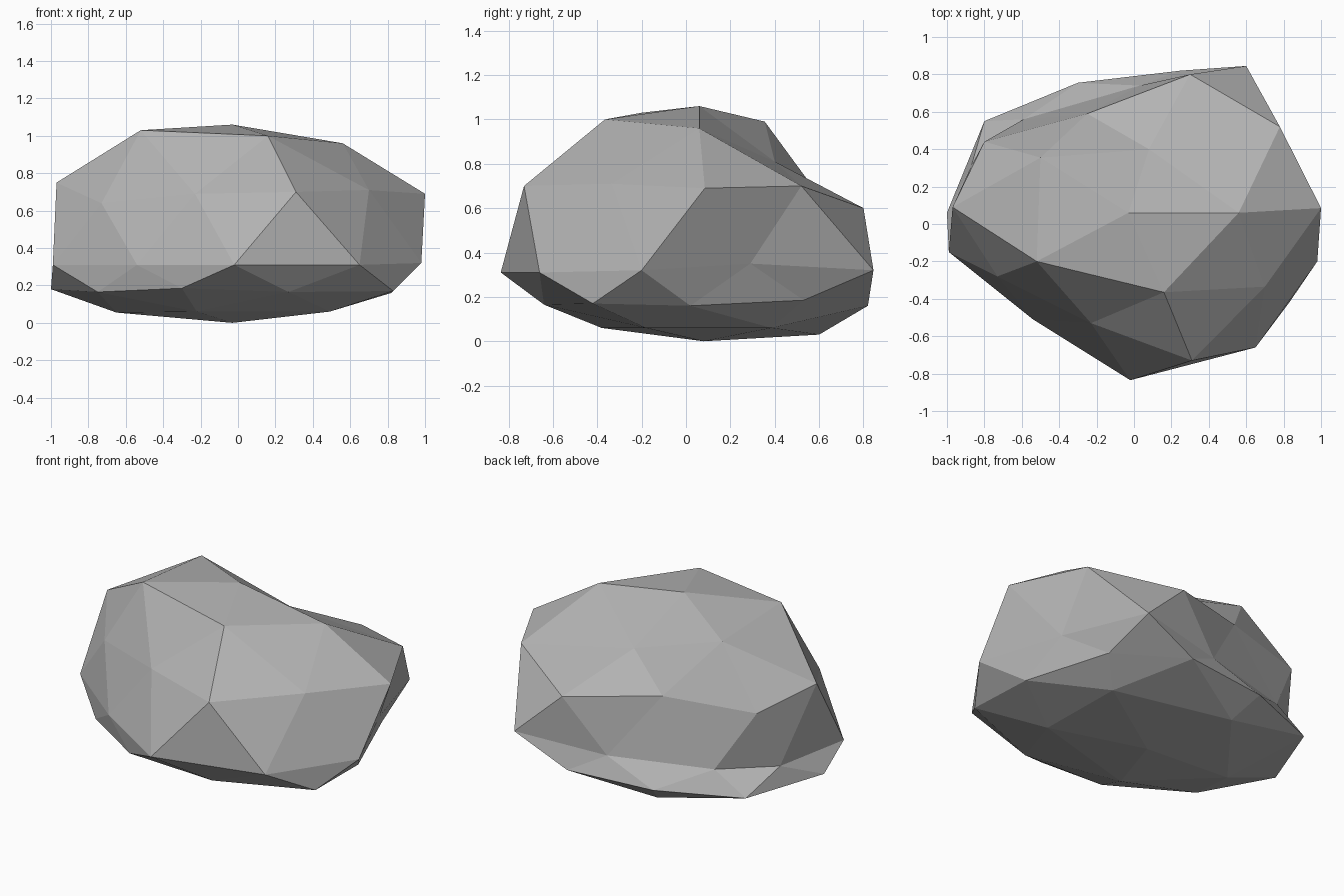
import bpy, bmesh, math

if "Cube" in bpy.data.objects:
    bpy.data.objects.remove(bpy.data.objects["Cube"])

# Sculpted rings of the boulder, bottom to top, each anticlockwise from +x
RINGS = [
    # underside
    [(-.03, .08, 0)],
    [(.48, .385, .06), (-.22, .60, .03), (-.65, .05, .055), (-.22, -.38, .06), (.49, -.18, .06)],
    # lower bevel
    [(.82, .02, .16), (.63, .53, .185), (.25, .82, .16), (-.30, .755, .155), (-.80, .55, .16),
     (-1, .06, .18), (-.75, -.34, .165), (-.30, -.645, .185), (.27, -.64, .165), (.83, -.42, .17)],
    # widest belt
    [(.78, .29, .35), (.60, .845, .32), (.03, .74, .28), (-.59, .56, .29), (-.87, .31, .29),
     (-.99, -.15, .31), (-.54, -.51, .31), (-.02, -.835, .31), (.65, -.66, .31), (.98, -.20, .32)],
    # shoulder
    [(1, .085, .69), (.78, .52, .70), (.30, .80, .60), (-.25, .59, .67), (-.80, .44, .65),
     (-.97, .09, .75), (-.73, -.28, .64), (-.23, -.53, .69), (.31, -.73, .70), (.70, -.335, .71)],
    # crown
    [(.56, .06, .96), (.08, .40, .81), (-.50, .355, .99), (-.52, -.20, 1.03), (.16, -.365, 1.0)],
    [(-.03, .06, 1.06)],
]


def ring_order(v):
    """Sort key: latitude band, then angle round the z axis."""
    z = max(-1.0, min(1.0, v.co.z))
    band = round(math.degrees(math.asin(z)) / 30)
    angle = 0 if abs(band) == 3 else (math.atan2(v.co.y, v.co.x) + 0.01) % math.tau
    return band, angle


# Boulder: a two-level icosphere pushed into shape ring by ring
bm = bmesh.new()
bmesh.ops.create_icosphere(bm, subdivisions=2, radius=1)
ordered = sorted(bm.verts, key=ring_order)
targets = [p for ring in RINGS for p in ring]
for v, p in zip(ordered, targets):
    v.co = p
bmesh.ops.recalc_face_normals(bm, faces=bm.faces)
for f in bm.faces:
    f.smooth = False

mesh = bpy.data.meshes.new("boulder")
bm.to_mesh(mesh)
bm.free()

# Plain grey stone
stone = bpy.data.materials.new("grey stone")
stone.diffuse_color = (0.45, 0.45, 0.45, 1)
stone.use_nodes = True
stone.node_tree.nodes["Principled BSDF"].inputs["Base Color"].default_value = stone.diffuse_color
mesh.materials.append(stone)
boulder = bpy.data.objects.new("boulder", mesh)
bpy.context.collection.objects.link(boulder)
